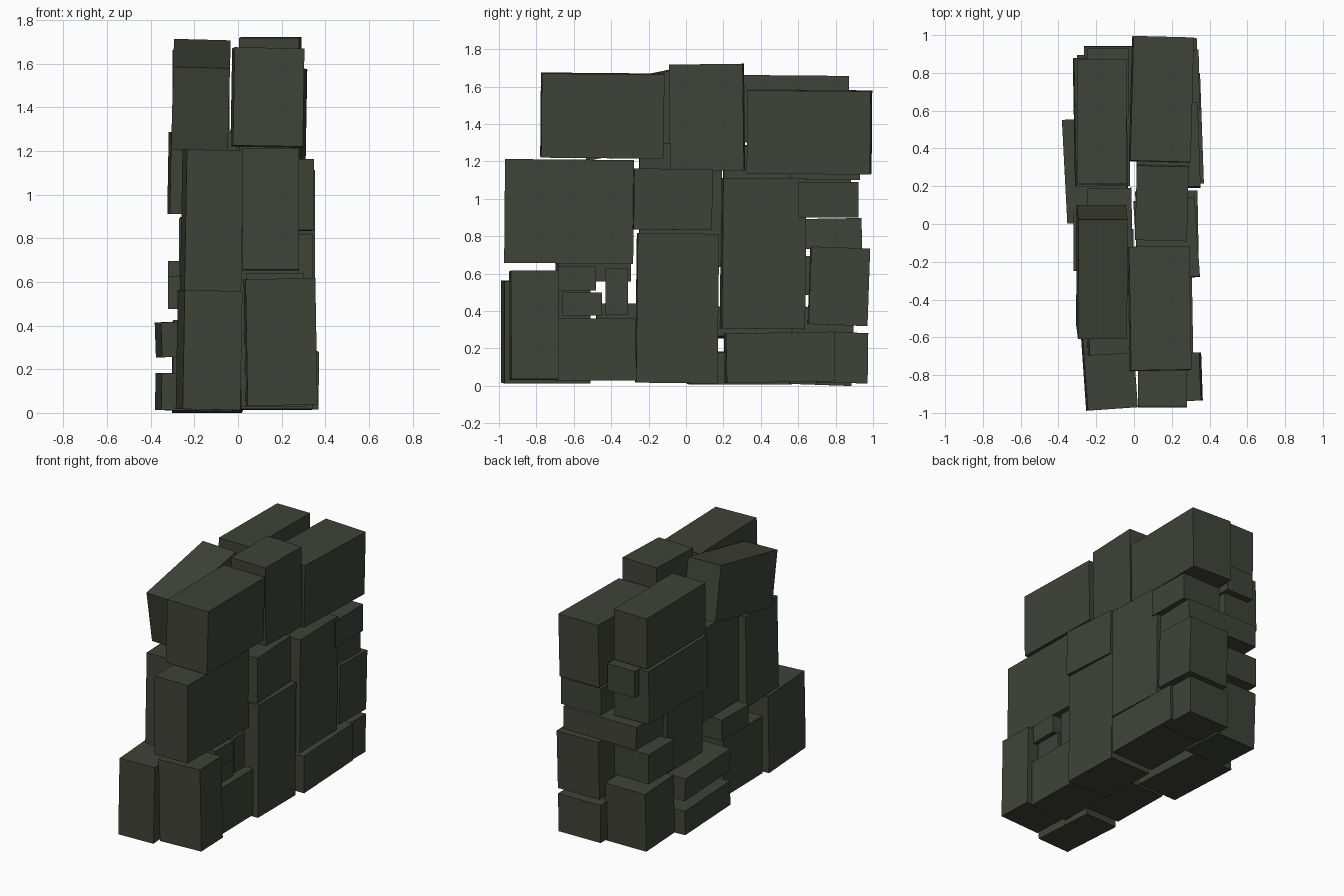
import bpy
import math
from mathutils import Matrix, Vector, Euler

if "Cube" in bpy.data.objects:
    bpy.data.objects.remove(bpy.data.objects["Cube"])

# One flat colour for all the stones
stone = bpy.data.materials.new("dark mossy stone")
stone.diffuse_color = (0.050, 0.056, 0.039, 1.0)
stone.use_nodes = True
stone.node_tree.nodes["Principled BSDF"].inputs["Base Color"].default_value = stone.diffuse_color


def block(name, x, y, z, yaw=0.0, pitch=0.0, roll=0.0):
    """Cut stone filling the given ranges, then turned slightly (degrees)."""
    bpy.ops.mesh.primitive_cube_add(size=1)
    ob = bpy.context.object
    ob.name = ob.data.name = name
    size = Vector((x[1] - x[0], y[1] - y[0], z[1] - z[0]))
    mid = Vector((sum(x), sum(y), sum(z))) / 2
    rot = Euler([math.radians(a) for a in (pitch, roll, yaw)]).to_matrix().to_4x4()
    ob.data.transform(rot @ Matrix.Diagonal((*size, 1)))
    ob.location = mid
    ob.data.materials.append(stone)
    return ob


# Right face of the wall, bottom course
block("right_front_corner_stone", (.035, .355), (-.94, -.685), (.035, .615), 2, 0, -1)
block("right_low_stone", (.01, .31), (-.69, -.27), (.03, .36), 1)
block("right_tall_stone", (.01, .34), (-.265, .17), (.015, .815), 1, -.7)
block("right_long_base_stone", (.01, .36), (.21, .79), (.02, .285), 2, 1)
block("right_back_base_stone", (.0, .33), (.70, .97), (.015, .285), 1, -.7)

# Small filler stones set into the right face
block("filler_upper", (.04, .30), (-.685, -.48), (.51, .64))
block("filler_lower", (.04, .28), (-.66, -.45), (.375, .50))
block("filler_upright", (.04, .27), (-.43, -.31), (.38, .63))

# Right face, middle course
block("right_front_middle_stone", (.02, .28), (-.97, -.28), (.655, 1.21), 0, -.5)
block("right_centre_stone", (.01, .335), (-.29, .13), (.835, 1.16), 4, -.7)
block("right_upright_stone", (.01, .345), (.19, .635), (.305, 1.11), 2, -.6)
block("right_back_stone", (.01, .335), (.66, .975), (.325, .74), 1, -2)
block("through_stone", (-.265, .31), (.63, .94), (.735, .895), 0, 1)
block("right_back_upper_stone", (.03, .345), (.60, .92), (.90, 1.09), 1)

# Right face, top course
block("right_front_cap", (-.025, .295), (-.775, -.12), (1.22, 1.67), 1, -.5, 1)
block("right_centre_cap", (.01, .285), (-.085, .31), (1.15, 1.72), -1.5, .7)
block("right_back_cap", (-.015, .305), (.33, .99), (1.135, 1.58), -1.5, -.5, 1)

# Left face, bottom course
block("left_front_corner_stone", (-.265, .0), (-.98, -.52), (.015, .56), 4, 0, 1)
block("left_low_stone", (-.27, .0), (-.48, -.03), (.03, .44), 1)
block("left_base_stone", (-.365, -.04), (.01, .56), (.01, .18), 3, 0, 1)
block("left_second_stone", (-.365, -.04), (.01, .56), (.26, .42), 3, 0, -2)
block("left_back_corner_stone", (-.30, .02), (.56, .89), (.005, .42), 1, -2)

# Left face, middle course
block("left_filler_stone", (-.32, -.04), (-.25, .05), (.475, .625))
block("left_front_upright_stone", (-.25, .01), (-.69, -.30), (.56, 1.205), 3, 0, 1)
block("left_centre_stone", (-.245, -.01), (-.25, .19), (.635, 1.295), 1)
block("left_inner_stone", (-.27, -.02), (.20, .60), (.44, .89))
block("left_back_small_stone", (-.32, -.05), (.59, .88), (.485, .695))
block("left_back_stone", (-.315, -.04), (.20, .88), (.91, 1.285), 1, 0, 1)
block("left_inner_upper_stone", (-.245, -.03), (.56, .93), (1.10, 1.29))

# Left face, top course, with one stone tipped up
block("left_tipped_cap", (-.30, -.04), (-.577, .068), (1.265, 1.65), 0, 11.5, 1.5)
block("left_back_cap", (-.30, -.04), (.21, .87), (1.30, 1.66), 0, -.5)
